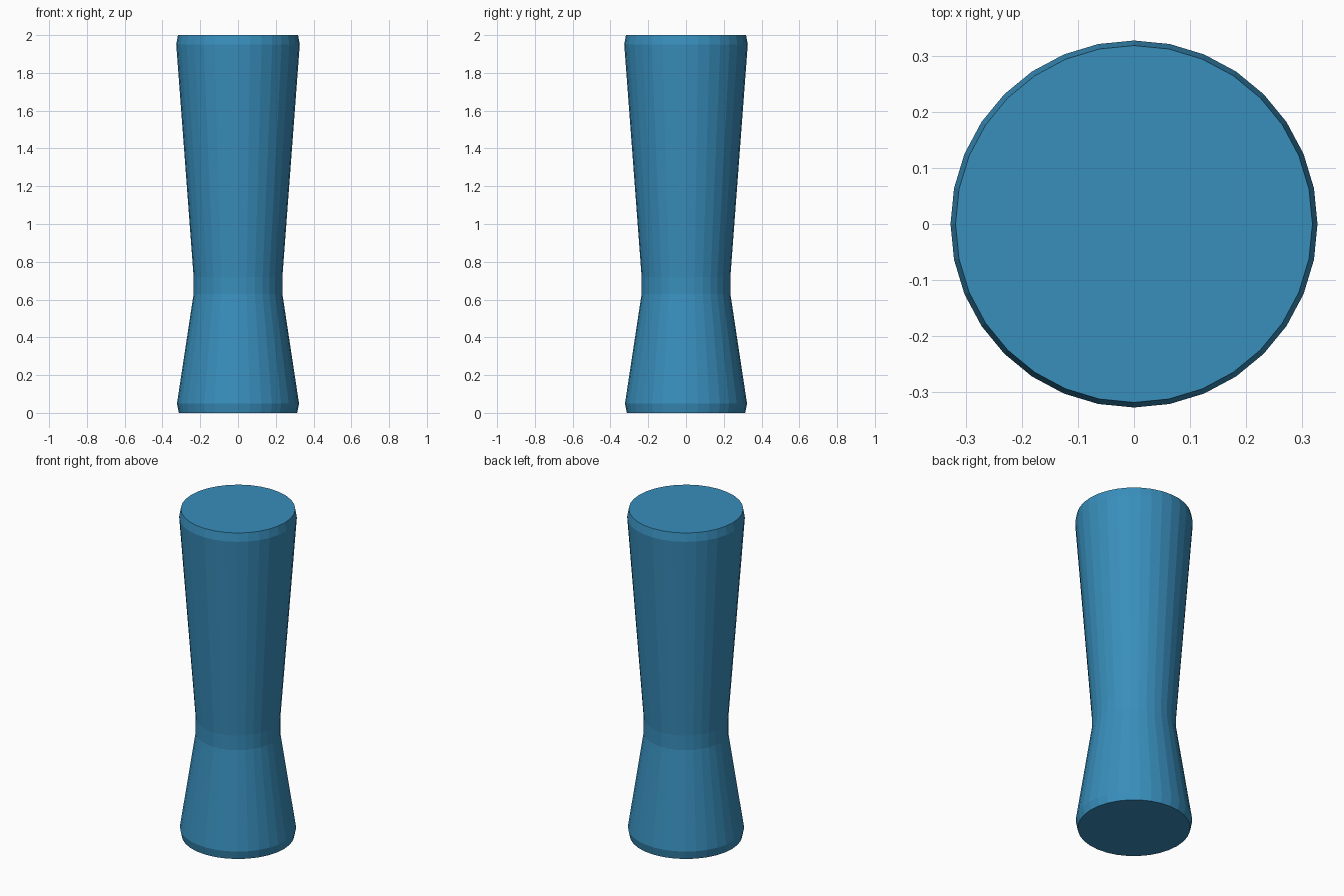
import bpy, bmesh, math

if "Cube" in bpy.data.objects:
    bpy.data.objects.remove(bpy.data.objects["Cube"])

SIDES = 32
# Profile of the pillar: (radius, height)
PROFILE = [(0.313, 0.0), (0.323, 0.05), (0.235, 0.63),
           (0.235, 0.72), (0.327, 1.95), (0.318, 2.0)]

bm = bmesh.new()
rings = [[bm.verts.new((r * math.cos(2 * math.pi * i / SIDES),
                        r * math.sin(2 * math.pi * i / SIDES), z))
          for i in range(SIDES)] for r, z in PROFILE]

# Walls between neighbouring rings
for low, high in zip(rings, rings[1:]):
    for i in range(SIDES):
        j = (i + 1) % SIDES
        bm.faces.new((low[i], low[j], high[j], high[i]))

# Flat caps
bm.faces.new(rings[0][::-1])
bm.faces.new(rings[-1])

mesh = bpy.data.meshes.new("waisted_pillar")
bm.to_mesh(mesh)
bm.free()
pillar = bpy.data.objects.new("waisted_pillar", mesh)
bpy.context.collection.objects.link(pillar)

# Blue finish
blue = bpy.data.materials.new("blue")
blue.diffuse_color = (0.04, 0.27, 0.50, 1)
blue.use_nodes = True
blue.node_tree.nodes["Principled BSDF"].inputs["Base Color"].default_value = blue.diffuse_color
mesh.materials.append(blue)
